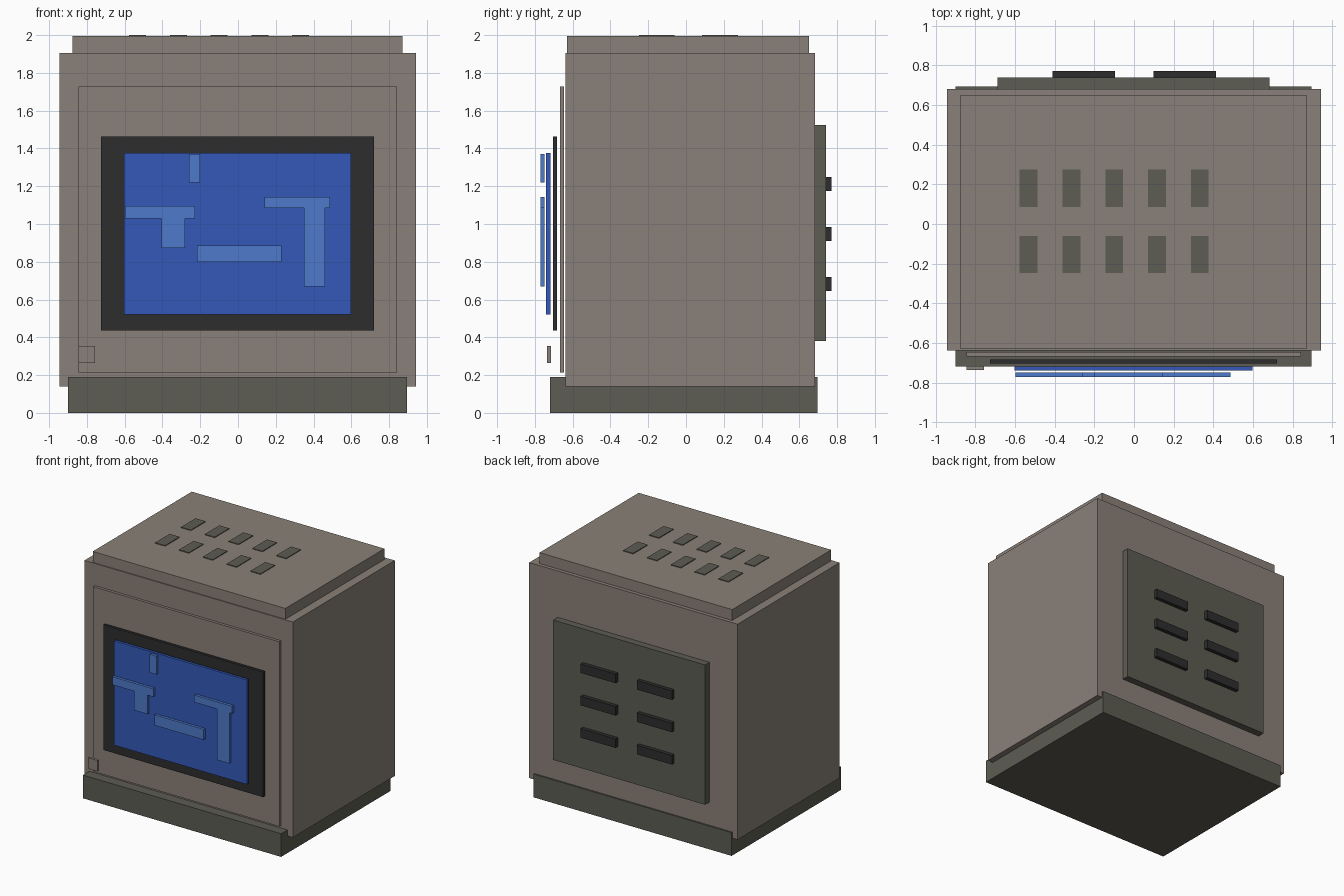
import bpy
import bmesh

cube = bpy.data.objects.get("Cube")
if cube:
    bpy.data.objects.remove(cube, do_unlink=True)


def material(name, rgb):
    """Flat material from 0-255 display values, stored as linear."""
    lin = [((c / 255 + 0.055) / 1.055) ** 2.4 for c in rgb]
    m = bpy.data.materials.new(name)
    m.use_nodes = True
    m.diffuse_color = (*lin, 1)
    m.node_tree.nodes["Principled BSDF"].inputs["Base Color"].default_value = (*lin, 1)
    return m


BEIGE = material("warm grey casing", (138, 128, 120))
OLIVE = material("olive grey trim", (93, 92, 83))
BLACK = material("black plastic", (45, 45, 45))
BLUE = material("screen blue", (51, 89, 185))
LIGHT = material("light blue", (78, 122, 204))


def slab(name, mat, outline, y0, y1):
    """Extrude an x-z outline from y0 (front) to y1 (back)."""
    bm = bmesh.new()
    face = bm.faces.new([bm.verts.new((x, y0, z)) for x, z in outline])
    grown = bmesh.ops.extrude_face_region(bm, geom=[face])["geom"]
    verts = [v for v in grown if isinstance(v, bmesh.types.BMVert)]
    bmesh.ops.translate(bm, verts=verts, vec=(0, y1 - y0, 0))
    bmesh.ops.recalc_face_normals(bm, faces=bm.faces)
    mesh = bpy.data.meshes.new(name)
    bm.to_mesh(mesh)
    bm.free()
    mesh.materials.append(mat)
    obj = bpy.data.objects.new(name, mesh)
    bpy.context.collection.objects.link(obj)
    return obj


def box(name, mat, x, y, z):
    outline = [(x[0], z[0]), (x[1], z[0]), (x[1], z[1]), (x[0], z[1])]
    return slab(name, mat, outline, *y)


# Casing
box("base", OLIVE, (-0.9, 0.895), (-0.72, 0.695), (0, 0.19))
box("body", BEIGE, (-0.945, 0.943), (-0.638, 0.682), (0.14, 1.905))
box("top_cap", BEIGE, (-0.875, 0.87), (-0.63, 0.652), (1.9, 1.994))

# Front panel, screen and button
box("front_panel", BEIGE, (-0.845, 0.842), (-0.668, -0.645), (0.215, 1.728))
box("screen_bezel", BLACK, (-0.726, 0.721), (-0.705, -0.683), (0.437, 1.462))
box("screen", BLUE, (-0.604, 0.598), (-0.74, -0.718), (0.522, 1.377))
box("power_button", BEIGE, (-0.845, -0.757), (-0.737, -0.716), (0.265, 0.354))

# Raised shapes on the screen
GLYPH = (-0.771, -0.749)
box("screen_tick", LIGHT, (-0.26, -0.2), GLYPH, (1.22, 1.37))
box("screen_bar", LIGHT, (-0.217, 0.229), GLYPH, (0.8, 0.886))


def tee(name, left, right, stem_left, stem_right, top, under, bottom):
    slab(name, LIGHT, [(left, top), (left, under), (stem_left, under),
                       (stem_left, bottom), (stem_right, bottom),
                       (stem_right, under), (right, under), (right, top)], *GLYPH)


tee("screen_small_tee", -0.598, -0.227, -0.404, -0.281, 1.096, 1.03, 0.874)
tee("screen_long_tee", 0.141, 0.487, 0.35, 0.461, 1.144, 1.085, 0.668)

# Top vents
for row, y in enumerate((-0.154, 0.18)):
    for i in range(5):
        x = -0.532 + i * 0.216
        box(f"top_vent_{row}_{i}", OLIVE, (x - 0.045, x + 0.045),
            (y - 0.094, y + 0.094), (1.98, 2.0))

# Back panel and vents
box("back_panel", OLIVE, (-0.69, 0.685), (0.675, 0.74), (0.38, 1.525))
for col, x in enumerate((-0.253, 0.257)):
    for i in range(3):
        z = 0.683 + i * 0.265
        box(f"back_vent_{col}_{i}", BLACK, (x - 0.158, x + 0.158),
            (0.73, 0.771), (z - 0.037, z + 0.037))
